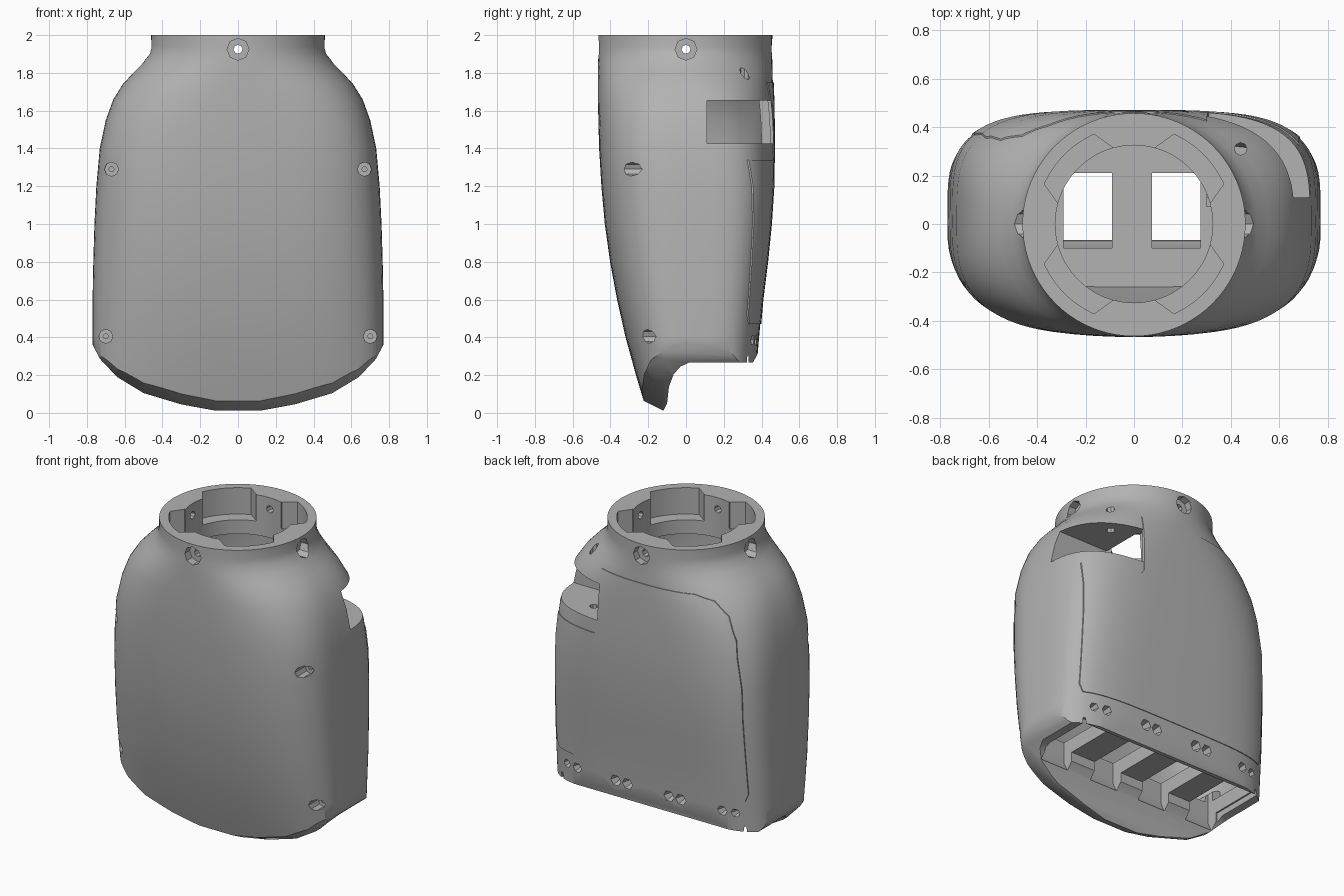
import bpy, bmesh, math
from mathutils import Vector

if "Cube" in bpy.data.objects:
    bpy.data.objects.remove(bpy.data.objects["Cube"])

grey = bpy.data.materials.new("housing grey")
grey.diffuse_color = (0.45, 0.45, 0.45, 1)
grey.use_nodes = True
grey.node_tree.nodes["Principled BSDF"].inputs["Base Color"].default_value = grey.diffuse_color

# body sections: z, half width, front y, back y, front roundness, back roundness
SECTIONS = [
    (-0.05, .765, -.19, .355, 3.0, 4.5), (.20, .77, -.265, .37, 3.0, 4.5),
    (.40, .77, -.32, .387, 3.0, 4.5), (.60, .77, -.365, .405, 3.0, 4.5),
    (.80, .766, -.402, .43, 3.0, 4.3), (1.0, .76, -.43, .45, 3.0, 4.2),
    (1.2, .75, -.448, .463, 3.0, 4.0), (1.4, .732, -.46, .466, 3.0, 3.6),
    (1.55, .70, -.464, .465, 2.8, 3.2), (1.66, .66, -.466, .463, 2.6, 2.8),
    (1.74, .61, -.466, .46, 2.4, 2.5), (1.80, .555, -.466, .458, 2.2, 2.25),
    (1.85, .505, -.466, .457, 2.08, 2.1), (1.90, .47, -.464, .457, 2.0, 2.0),
    (1.94, .46, -.463, .457, 2.0, 2.0), (2.0, .46, -.463, .457, 2.0, 2.0)]


def solid(name, rings):
    """Closed solid through a list of equal-length point rings."""
    bm = bmesh.new()
    vs = [[bm.verts.new(p) for p in r] for r in rings]
    n = len(vs[0])
    for a, b in zip(vs, vs[1:]):
        for i in range(n):
            bm.faces.new((a[i], a[(i + 1) % n], b[(i + 1) % n], b[i]))
    bm.faces.new(vs[0][::-1])
    bm.faces.new(vs[-1])
    bmesh.ops.recalc_face_normals(bm, faces=bm.faces)
    me = bpy.data.meshes.new(name)
    bm.to_mesh(me)
    bm.free()
    me.materials.append(grey)
    ob = bpy.data.objects.new(name, me)
    bpy.context.collection.objects.link(ob)
    return ob


def prism(axis, pts, a, b):
    put = {'x': lambda u, v, t: (t, u, v), 'y': lambda u, v, t: (u, t, v),
           'z': lambda u, v, t: (u, v, t)}[axis]
    return solid("cutter", [[put(u, v, t) for u, v in pts] for t in (a, b)])


def box(x0, x1, y0, y1, z0, z1):
    return prism('z', [(x0, y0), (x1, y0), (x1, y1), (x0, y1)], z0, z1)


def rod(p, q, r0, r1, n):
    """Round or conical pin from p to q."""
    p, q = Vector(p), Vector(q)
    rot = (q - p).to_track_quat('Z', 'Y')
    ring = lambda c, r: [c + rot @ Vector((r * math.cos(t * math.tau / n), r * math.sin(t * math.tau / n), 0))
                         for t in range(n)]
    return solid("cutter", [ring(p, r0), ring(q, r1)])


def combine(ob, other, op='DIFFERENCE'):
    m = ob.modifiers.new("b", 'BOOLEAN')
    m.object, m.operation, m.solver = other, op, 'EXACT'
    bpy.context.view_layer.objects.active = ob
    bpy.ops.object.modifier_apply(modifier=m.name)
    bpy.data.objects.remove(other)


def loft(name, off=0, lo=-1, hi=3):
    rows = [s for s in SECTIONS if lo <= s[0] <= hi]
    rings = []
    for z, w, yf, yb, nf, nb in rows:
        ring = []
        for i in range(80):
            t = i * math.tau / 80
            c, s = math.cos(t), math.sin(t)
            n, d = (nb, yb + off) if s >= 0 else (nf, -yf + off)
            ring.append((math.copysign(abs(c) ** (2 / n), c) * (w + off),
                         math.copysign(abs(s) ** (2 / n), s) * d, z))
        rings.append(ring)
    return solid(name, rings)


# outer shell
body = loft("housing")

# rounded lower lip with a sloping front bevel
half = [(.85, .45), (.775, .37), (.73, .285), (.64, .19), (.5, .105), (.3, .045), (.12, .012)]
lip = [(-x, z) for x, z in half] + [(x, z) for x, z in half[::-1]] + [(.85, -.6), (-.85, -.6)]
combine(body, solid("cutter", [[(x, y, z + dz) for x, z in lip]
                               for y, dz in ((-.6, .24), (-.12, 0), (.7, 0))]))
# stepped underside
combine(body, prism('x', [(-.12, -.2), (-.12, .01), (-.1, .05), (-.09, .14), (-.065, .205), (-.03, .245),
                          (.02, .268), (.355, .268), (.40, .35), (.6, .35), (.6, -.2)], -1, 1))

# hollow inside, keeping screw bosses and the shelf around the corner window
cavity = loft("cutter", -.06, .3, 1.75)
combine(cavity, box(.3, .9, .07, .7, 1.34, 1.9))
screws = [(s * x, y, z) for s in (-1, 1) for x, y, z in ((.67, -.22, 1.29), (.70, -.13, .405))]
for x, y, z in screws:
    combine(cavity, rod((x, -.6, z), (x, y + .07, z), .075, .075, 16))
combine(body, cavity)

# shallow recess and four slots underneath
combine(body, box(-.66, .66, -.03, .33, .2, .305))
for cx in (-.55, -.19, .175, .55):
    combine(body, prism('x', [(-.07, .2), (-.1, .26), (-.1, .5), (.21, .5), (.21, .39), (.29, .36),
                              (.31, .31), (.31, .2)], cx - .1, cx + .1))

# neck bore with four bosses and wide pockets between them
combine(body, rod((0, 0, 1.6), (0, 0, 2.2), .325, .325, 48))
for k in range(4):
    arc = [(r, math.radians(k * 90 + a)) for r, a in
           [(.30, 16)] + [(.33, 16)] + [(.405, 24 + 6 * i) for i in range(8)] + [(.33, 74), (.30, 74)]]
    combine(body, prism('z', [(r * math.cos(a), r * math.sin(a)) for r, a in arc], 1.83, 2.2))
    # screw holes around the neck
    d = Vector((math.cos(k * math.pi / 2), math.sin(k * math.pi / 2), 0))
    up = Vector((0, 0, 1.925))
    combine(body, rod(d * .41 + up, d * .62 + up, .058, .058, 8))
    combine(body, rod(d * .25 + up, d * .5 + up, .024, .024, 8))

# corner window and the pin hole through its shelves
combine(body, box(.28, .9, .11, .7, 1.425, 1.655))
combine(body, rod((.44, .31, 1.2), (.44, .31, 2.1), .026, .026, 8))

# front screw holes
for x, y, z in screws:
    combine(body, rod((x, -.6, z), (x, y, z), .037, .037, 8))
    combine(body, rod((x, -.5, z), (x, y + .04, z), .014, .014, 6))

# paired conical holes along the back edge
for cx in (-.56, -.19, .19, .56):
    for dx in (-.042, .042):
        combine(body, rod((cx + dx, .30, .385), (cx + dx, .44, .385), .012, .052, 6))

# slightly raised back panel
panel = loft("back_panel", .005, .3, 1.9)
combine(panel, loft("cutter", -.012, .1, 1.95))
combine(panel, prism('y', [(.67, .47), (.69, .52), (.68, 1.34), (.33, 1.34), (.31, 1.37), (.30, 1.75), (-.35, 1.75),
                           (-.46, 1.72), (-.55, 1.64), (-.61, 1.5), (-.66, 1.2), (-.68, .52), (-.66, .47)],
                     .05, .7), 'INTERSECT')

for ob in (body, panel):
    bpy.ops.object.select_all(action='DESELECT')
    ob.select_set(True)
    bpy.context.view_layer.objects.active = ob
    bpy.ops.object.shade_smooth_by_angle(angle=math.radians(32))
